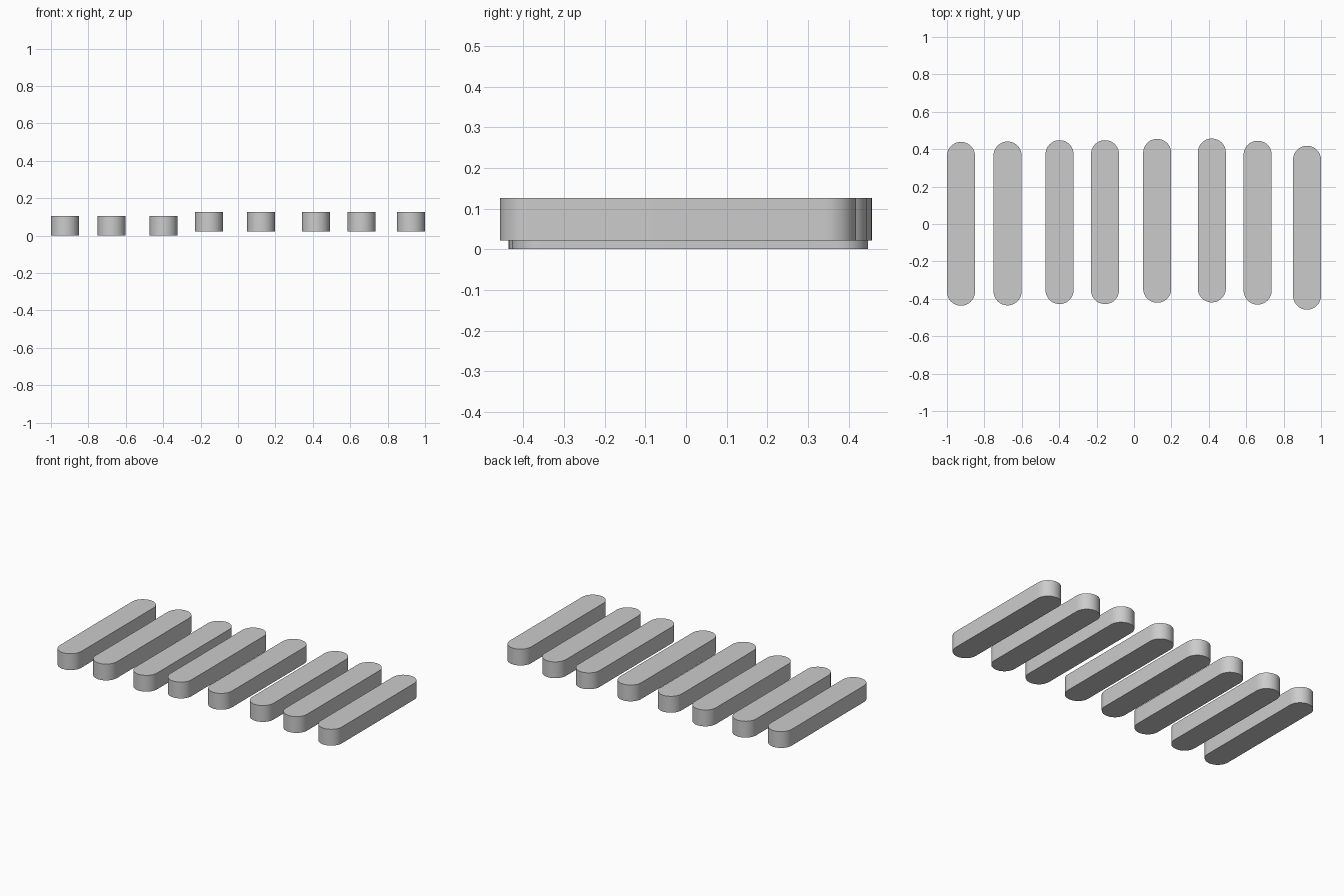
import bpy, bmesh, math

if "Cube" in bpy.data.objects:
    bpy.data.objects.remove(bpy.data.objects["Cube"])

WIDTH, LENGTH, HEIGHT = 0.15, 0.876, 0.104
SEGMENTS = 24  # per rounded end


def make_slat(name, x, y, z):
    """Plank with a stadium-shaped outline and fully rounded ends."""
    r, half = WIDTH / 2, LENGTH / 2 - WIDTH / 2
    bm = bmesh.new()
    outline = []
    for side, start in ((1, 0), (-1, math.pi)):
        for i in range(SEGMENTS + 1):
            a = start + math.pi * i / SEGMENTS
            outline.append(bm.verts.new((r * math.cos(a), side * half + r * math.sin(a), 0)))
    base = bm.faces.new(outline)
    top = bmesh.ops.extrude_face_region(bm, geom=[base])["geom"]
    bmesh.ops.translate(bm, vec=(0, 0, HEIGHT),
                        verts=[g for g in top if isinstance(g, bmesh.types.BMVert)])
    bmesh.ops.recalc_face_normals(bm, faces=bm.faces)
    mesh = bpy.data.meshes.new(name)
    bm.to_mesh(mesh)
    bm.free()
    slat = bpy.data.objects.new(name, mesh)
    slat.location = (x, y, z)
    bpy.context.collection.objects.link(slat)
    bpy.context.view_layer.objects.active = slat
    slat.select_set(True)
    bpy.ops.object.shade_smooth_by_angle(angle=math.radians(30))
    slat.select_set(False)


# Uneven row of slats: centre x, centre y, bottom z
slats = [
    (-0.925, 0.001, 0), (-0.676, 0.003, 0), (-0.398, 0.010, 0),
    (-0.155, 0.010, 0.022), (0.124, 0.017, 0.022), (0.416, 0.019, 0.022),
    (0.661, 0.007, 0.022), (0.925, -0.020, 0.022),
]
for n, pos in enumerate(slats, 1):
    make_slat(f"slat_{n}", *pos)
